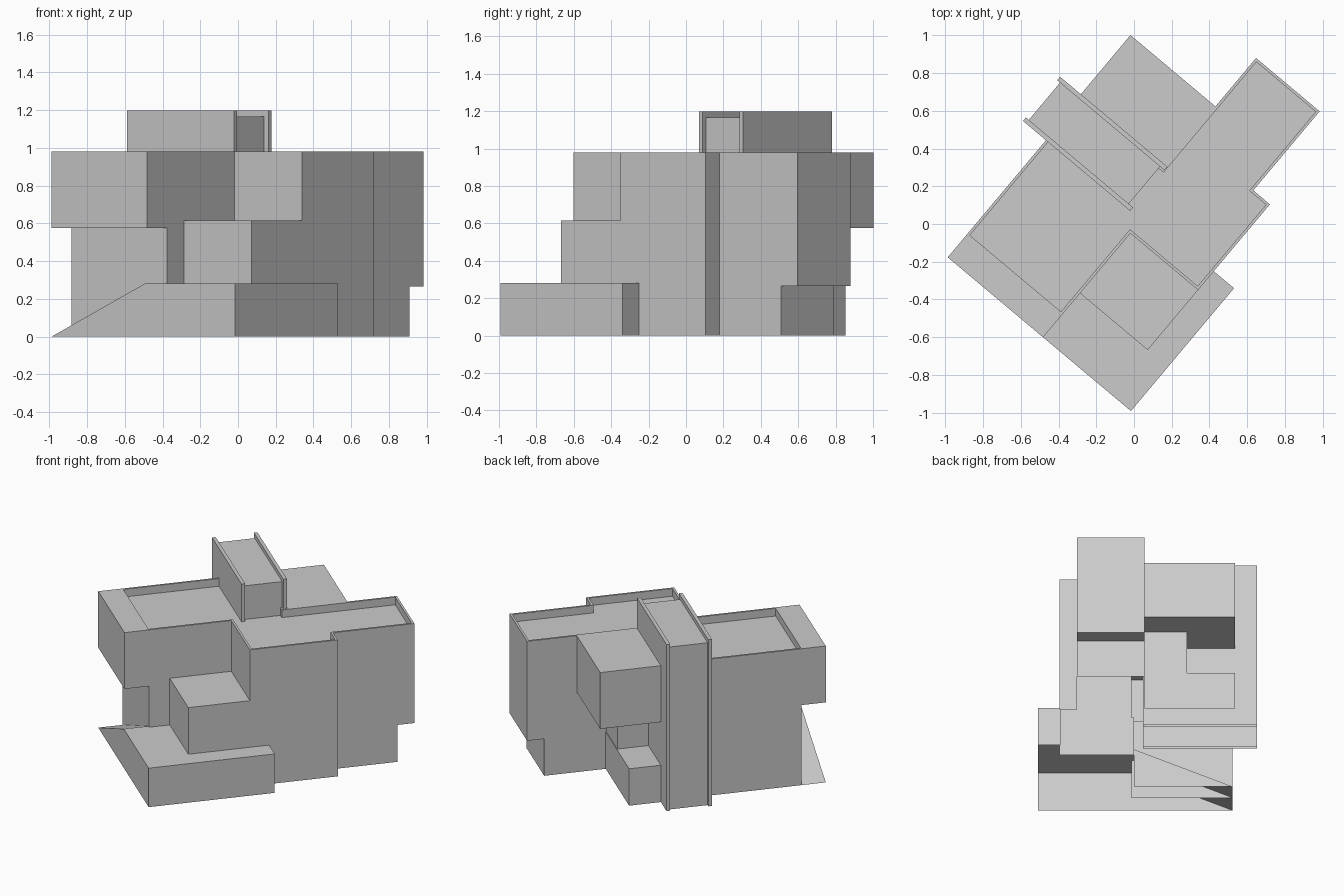
import bpy, bmesh, math

if "Cube" in bpy.data.objects:
    bpy.data.objects.remove(bpy.data.objects["Cube"], do_unlink=True)

TURN = math.radians(-40)      # whole building stands turned on its plot
TOP, FLOOR2, STEP = 0.98, 0.575, 0.265
DECK = 0.28

grey = bpy.data.materials.new("plain_grey")
grey.use_nodes = True
grey.diffuse_color = (0.6, 0.6, 0.6, 1)
grey.node_tree.nodes["Principled BSDF"].inputs["Base Color"].default_value = (0.6, 0.6, 0.6, 1)


def finish(name, bm):
    """Turn a bmesh into a named object in the building's frame."""
    mesh = bpy.data.meshes.new(name)
    bmesh.ops.recalc_face_normals(bm, faces=bm.faces[:])
    bm.to_mesh(mesh)
    bm.free()
    mesh.materials.append(grey)
    obj = bpy.data.objects.new(name, mesh)
    obj.rotation_euler.z = TURN
    bpy.context.collection.objects.link(obj)
    return obj


def loft(rings):
    """Join stacked plan outlines; the bottom stays open on the ground."""
    bm = bmesh.new()
    loops = [[bm.verts.new((u, v, z)) for u, v in plan] for z, plan in rings]
    n = len(loops[0])
    for low, high in zip(loops, loops[1:]):
        for i in range(n):
            j = (i + 1) % n
            face = bm.faces.new((low[i], low[j], high[j], high[i]))
            if face.calc_area() < 1e-6:
                bm.faces.remove(face)
    roof = bm.faces.new(loops[-1])
    if rings[0][0] > 0:
        bm.faces.new(loops[0][::-1])
    return bm, roof


def block(name, u0, u1, v0, v1, z0, z1):
    plan = [(u0, v0), (u1, v0), (u1, v1), (u0, v1)]
    return finish(name, loft([(z0, plan), (z1, plan)])[0])


# Main body: stepped plan, overhanging at both ends, with sunken roof
def plan(front, end):
    return [(-0.643, front), (0.017, front), (0.017, -0.05), (0.485, -0.05),
            (0.485, 0.543), (0.37, 0.543), (0.37, end), (-0.07, end),
            (-0.07, 0.325), (-0.11, 0.325), (-0.11, 0.06), (-0.643, 0.06)]


FRONT, END = -0.605, 0.975
FRONT_OUT, END_OUT = -0.77, 1.09
bm, roof = loft([
    (0, plan(FRONT, END)), (STEP, plan(FRONT, END)),
    (STEP, plan(FRONT, END_OUT)), (FLOOR2, plan(FRONT, END_OUT)),
    (FLOOR2, plan(FRONT_OUT, END_OUT)), (TOP, plan(FRONT_OUT, END_OUT))])
roof.normal_update()
bmesh.ops.inset_region(bm, faces=[roof], thickness=0.015, use_even_offset=True)
for vert in roof.verts:       # broad ledge over the front overhang
    if vert.co.y < -0.7:
        vert.co.y = FRONT
inner = bmesh.ops.extrude_face_region(bm, geom=[roof])["geom"]
for vert in (g for g in inner if isinstance(g, bmesh.types.BMVert)):
    vert.co.z = TOP - 0.055
if roof.is_valid:
    bm.faces.remove(roof)
finish("main_body", bm)

# Stair tower between two tall fins
block("stair_tower", -0.782, -0.09, 0.055, 0.33, 0, 1.167)
for name, v in (("front_fin", 0.04), ("back_fin", 0.322)):
    block(name, -0.802, -0.06, v, v + 0.024, 0, 1.197)

# Rear overhanging room and the blocks beneath it
block("rear_room", -0.658, -0.07, 0.335, 0.755, FLOOR2, TOP)
block("rear_support", -0.345, -0.07, 0.335, 0.555, 0, FLOOR2)
block("rear_low_block", -0.658, -0.07, 0.335, 0.56, 0, STEP)

# Front box standing on the deck
block("front_box", 0.017, 0.485, -0.465, -0.05, DECK - 0.005, 0.615)

# Raised deck
deck = [(0, -0.77), (0.625, -0.77), (0.625, 0.08), (0.48, 0.08),
        (0.48, -0.045), (0, -0.045)]
finish("deck", loft([(0, deck), (DECK, deck)])[0])

# Ramp rising to the deck
strip = [(-0.643, -0.77), (0, -0.77), (0, -0.46), (-0.643, -0.46)]
bm, top = loft([(0, strip), (DECK, strip)])
for vert in bm.verts:
    if vert.co.x < -0.5:
        vert.co.z = 0
bmesh.ops.remove_doubles(bm, verts=bm.verts[:], dist=0.0001)
finish("ramp", bm)
